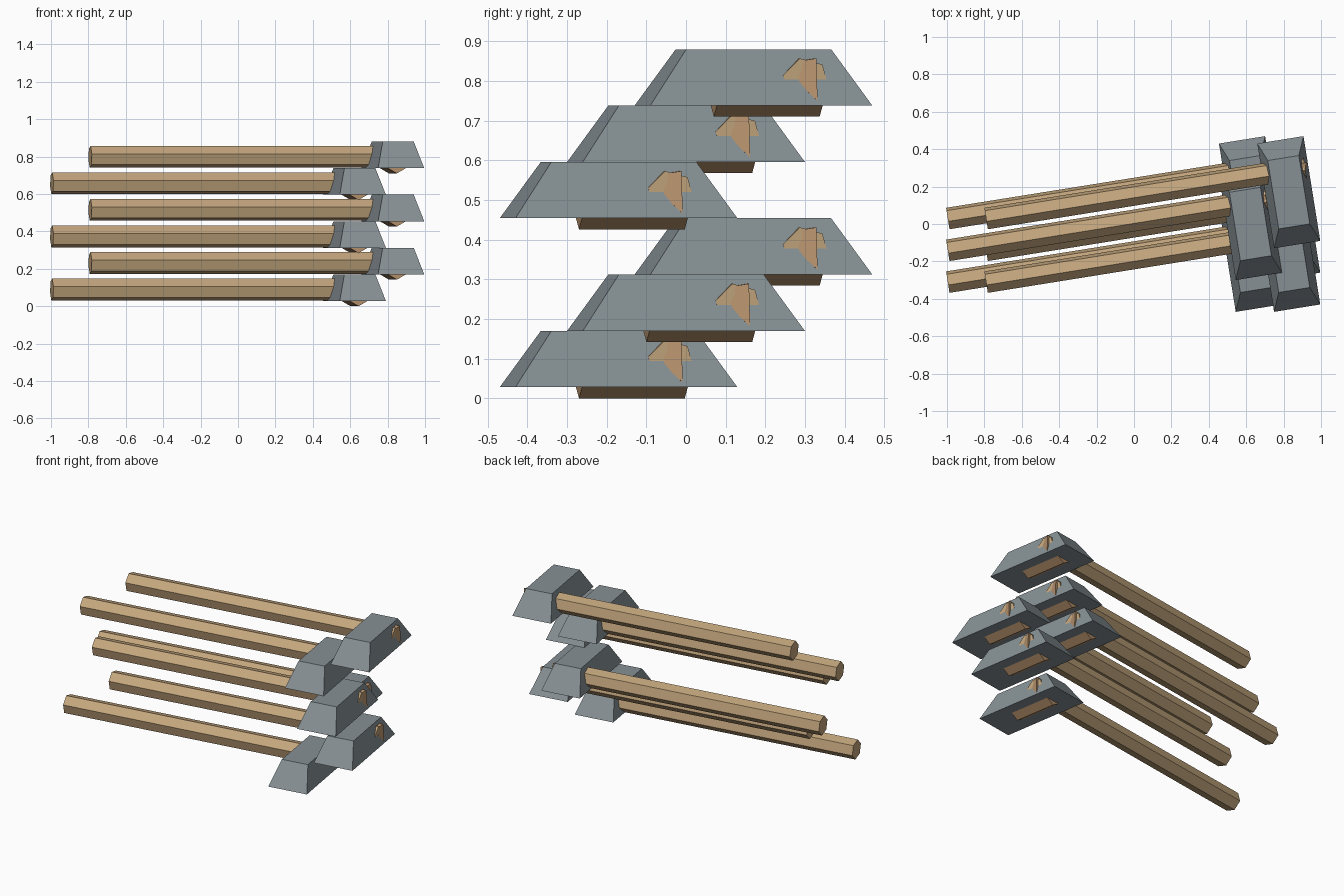
import bpy, bmesh, math
from mathutils import Matrix, Vector

cube = bpy.data.objects.get("Cube")
if cube:
    bpy.data.objects.remove(cube, do_unlink=True)


def material(name, color):
    m = bpy.data.materials.new(name)
    m.use_nodes = True
    m.diffuse_color = (*color, 1)
    m.node_tree.nodes["Principled BSDF"].inputs["Base Color"].default_value = (*color, 1)
    return m


STONE = material("grey stone", (0.24, 0.28, 0.30))
WOOD = material("light wood", (0.55, 0.38, 0.205))
PEG = material("peg wood", (0.48, 0.29, 0.155))


def loft(name, start, end, mat):
    """Closed solid between two matching rings of points."""
    bm = bmesh.new()
    a = [bm.verts.new(p) for p in start]
    b = [bm.verts.new(p) for p in end]
    bm.faces.new(a)
    bm.faces.new(b)
    for i in range(len(a)):
        j = (i + 1) % len(a)
        bm.faces.new((a[i], a[j], b[j], b[i]))
    bmesh.ops.recalc_face_normals(bm, faces=bm.faces)
    mesh = bpy.data.meshes.new(name)
    bm.to_mesh(mesh)
    bm.free()
    mesh.materials.append(mat)
    return mesh


def rect(w, l, z):
    return [Vector((sx * w / 2, sy * l / 2, z)) for sx, sy in ((-1, -1), (1, -1), (1, 1), (-1, 1))]


def hexagon(turn, r=0.06):
    return [(r * math.cos(math.radians(turn + 60 * i)), r * math.sin(math.radians(turn + 60 * i)))
            for i in range(6)]


# Local axes: x along the handle, y along the head, z up from the head's underside
HANDLE_Y, HANDLE_Z = 0.117, 0.061
ring = hexagon(45)
handle = loft("handle",
              [(-1.62, HANDLE_Y + p, HANDLE_Z + q) for p, q in ring],
              [(0.106, HANDLE_Y + p, HANDLE_Z + q) for p, q in ring], WOOD)

head = loft("head", rect(0.25, 0.567, 0), rect(0.168, 0.37, 0.142), STONE)

# Hexagonal peg let into the underside with one ridge showing
ring = hexagon(30)
peg = loft("underside_peg",
           [(0.006 + p, -0.102, 0.032 + q) for p, q in ring],
           [(0.006 + p, 0.168, 0.032 + q) for p, q in ring], PEG)

# Small wedge driven into the handle's end
outline = [(-0.018, 0.112), (0.025, 0.119), (0.027, 0.012), (-0.018, 0.055)]
wedge = loft("end_wedge",
             [(0.07, HANDLE_Y + p, q) for p, q in outline],
             [(x, HANDLE_Y + p, q) for x, (p, q) in zip((0.102, 0.118, 0.123, 0.108), outline)], PEG)

# Six hammers stacked in a staggered pattern
PITCH = 0.142
for level in range(6):
    x = 0.8275 if level % 2 else 0.6225
    y = -0.17 + 0.17 * (level % 3)
    place = Matrix.Translation((x, y, 0.028 + PITCH * level)) @ Matrix.Rotation(math.radians(9.1), 4, "Z")
    for mesh in (handle, head, peg, wedge):
        ob = bpy.data.objects.new(f"{mesh.name}_{level + 1}", mesh)
        ob.matrix_world = place
        bpy.context.scene.collection.objects.link(ob)
